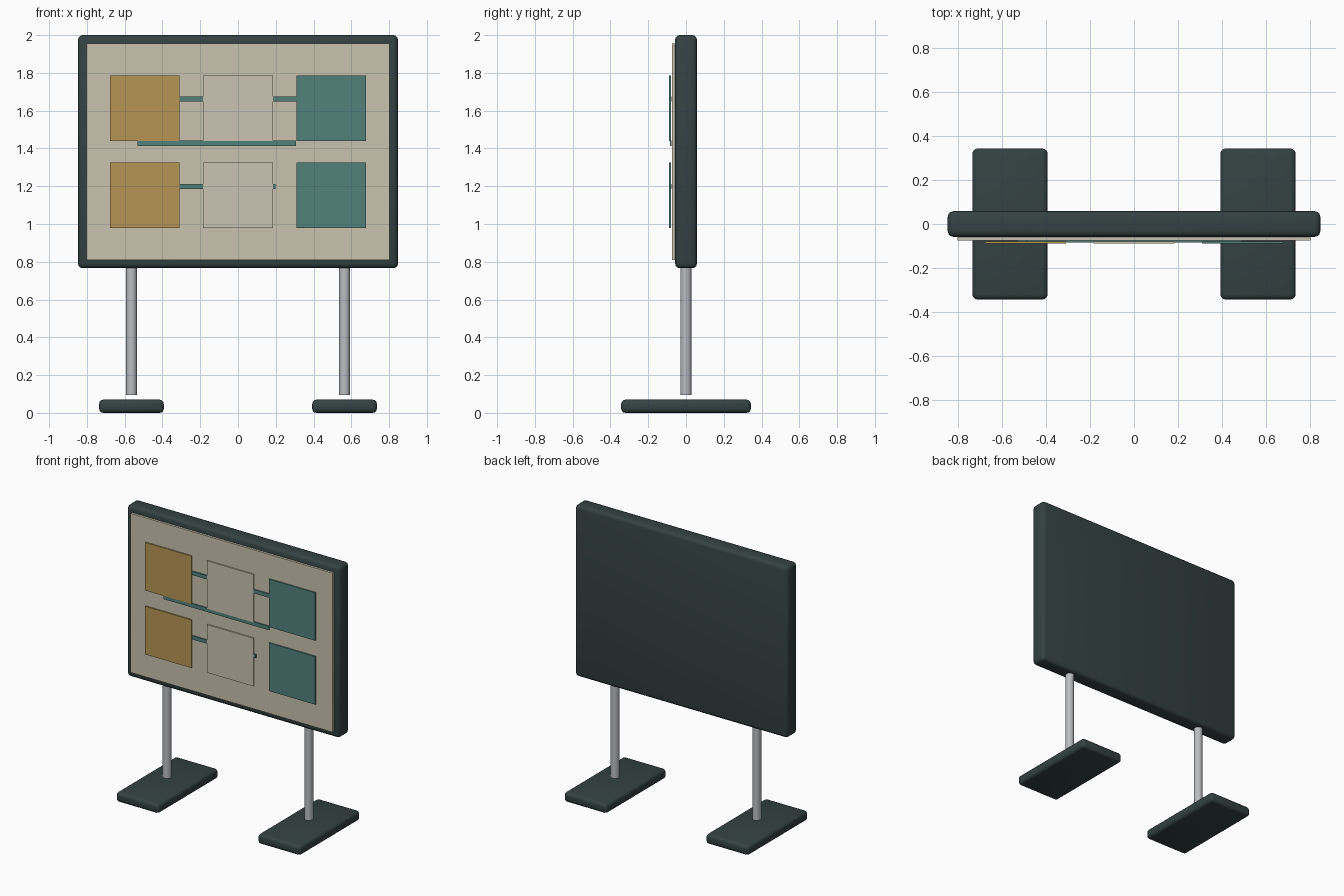
import bpy, math

if "Cube" in bpy.data.objects:
    bpy.data.objects.remove(bpy.data.objects["Cube"])


def material(name, rgb):
    m = bpy.data.materials.new(name)
    m.diffuse_color = (*rgb, 1)
    m.use_nodes = True
    m.node_tree.nodes["Principled BSDF"].inputs["Base Color"].default_value = m.diffuse_color
    return m


DARK = material("dark slate", (0.035, 0.054, 0.054))
CREAM = material("cream", (0.59, 0.54, 0.43))
PALE = material("pale card", (0.60, 0.55, 0.45))
AMBER = material("amber", (0.47, 0.30, 0.09))
TEAL = material("teal", (0.085, 0.22, 0.20))
STEEL = material("steel", (0.50, 0.51, 0.54))


def box(name, mat, x, y, z, bevel=0.0):
    """Box from (min, max) ranges, with optionally rounded edges."""
    bpy.ops.mesh.primitive_cube_add(size=1, location=[sum(r) / 2 for r in (x, y, z)])
    ob = bpy.context.object
    ob.name = name
    ob.scale = [r[1] - r[0] for r in (x, y, z)]
    bpy.ops.object.transform_apply(location=False, rotation=False, scale=True)
    ob.data.materials.append(mat)
    if bevel:
        mod = ob.modifiers.new("rounded edges", 'BEVEL')
        mod.width = bevel
        mod.segments = 3
        bpy.ops.object.modifier_apply(modifier=mod.name)
        bpy.ops.object.shade_smooth_by_angle(angle=math.radians(35))
    return ob


# Framed panel and its raised display sheet
box("frame", DARK, (-0.847, 0.847), (-0.058, 0.058), (0.766, 2.0), 0.025)
box("display_sheet", CREAM, (-0.803, 0.803), (-0.074, -0.056), (0.81, 1.955))

# Connector strips behind the cards
for name, x, z in (("upper_connector", (-0.49, 0.49), (1.648, 1.675)),
                   ("middle_connector", (-0.533, 0.306), (1.414, 1.442)),
                   ("lower_connector", (-0.45, 0.199), (1.185, 1.211))):
    box(name, TEAL, x, (-0.084, -0.076), z)

# Two rows of three cards
for row, z in (("upper", (1.44, 1.785)), ("lower", (0.98, 1.326))):
    for side, cx, mat in (("left", -0.4925, AMBER), ("middle", 0, PALE), ("right", 0.4925, TEAL)):
        box(f"{row}_{side}_card", mat, (cx - 0.184, cx + 0.184), (-0.089, -0.080), z)

# Pole and flat foot on each side
for side, cx in (("left", -0.564), ("right", 0.564)):
    box(f"{side}_foot", DARK, (cx - 0.171, cx + 0.171), (-0.343, 0.343), (0, 0.07), 0.022)
    bpy.ops.mesh.primitive_cylinder_add(vertices=24, radius=0.029, depth=0.695,
                                        location=(cx, 0, 0.095 + 0.695 / 2))
    pole = bpy.context.object
    pole.name = f"{side}_pole"
    pole.data.materials.append(STEEL)
    bpy.ops.object.shade_smooth_by_angle(angle=math.radians(35))
